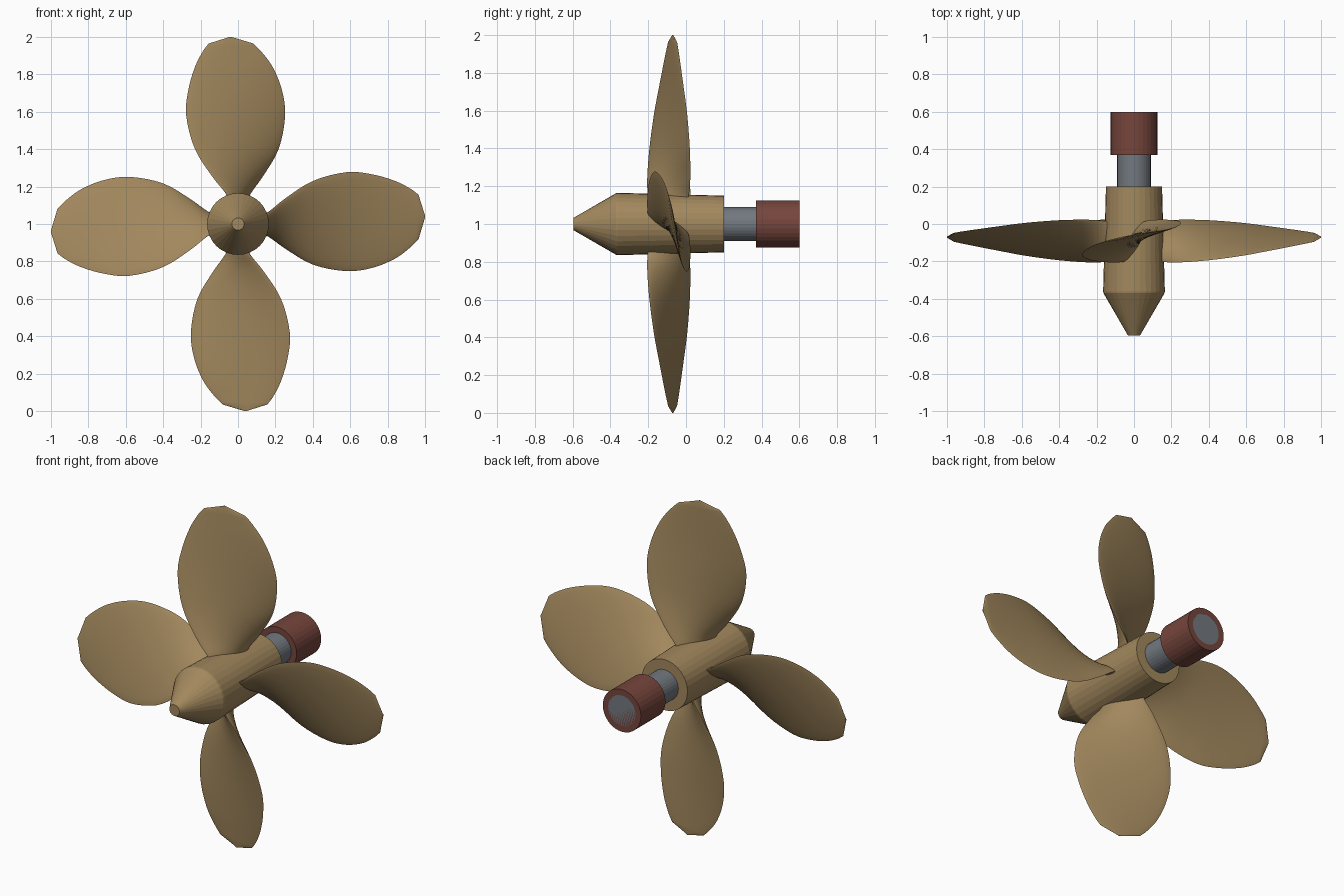
import bpy, bmesh, math
from mathutils import Matrix, Vector

if "Cube" in bpy.data.objects:
    bpy.data.objects.remove(bpy.data.objects["Cube"])


def material(name, rgb):
    m = bpy.data.materials.new(name)
    m.diffuse_color = (*rgb, 1)
    m.use_nodes = True
    m.node_tree.nodes["Principled BSDF"].inputs["Base Color"].default_value = m.diffuse_color
    return m


BRONZE = material("bronze", (0.36, 0.245, 0.11))
STEEL = material("steel", (0.17, 0.19, 0.215))
RED = material("red_paint", (0.18, 0.06, 0.045))
CENTRE = Vector((0, 0, 1))


def finish(bm, name, mat):
    bmesh.ops.recalc_face_normals(bm, faces=bm.faces)
    me = bpy.data.meshes.new(name)
    bm.to_mesh(me)
    bm.free()
    ob = bpy.data.objects.new(name, me)
    bpy.context.collection.objects.link(ob)
    me.materials.append(mat)
    return ob


def loft(bm, rings):
    loops = [[bm.verts.new(p) for p in ring] for ring in rings]
    n = len(loops[0])
    for a, b in zip(loops, loops[1:]):
        for i in range(n):
            j = (i + 1) % n
            bm.faces.new((a[i], a[j], b[j], b[i]))
    bm.faces.new(loops[0])
    bm.faces.new(loops[-1])


def turned(name, profile, mat, sides=32):
    """Solid of revolution about the shaft axis; profile is (y, radius)."""
    bm = bmesh.new()
    ang = [2 * math.pi * i / sides for i in range(sides)]
    loft(bm, [[(r * math.cos(a), y, 1 + r * math.sin(a)) for a in ang]
              for y, r in profile])
    return finish(bm, name, mat)


# Hub with conical nose, shaft and coupling
turned("hub", [(-0.595, 0.033), (-0.37, 0.163), (-0.36, 0.165), (0.2, 0.15)], BRONZE)
turned("shaft", [(0.1, 0.09), (0.6, 0.09)], STEEL)
turned("coupling", [(0.37, 0.125), (0.6, 0.125)], RED)

# Blade stations: radius, left edge x, right edge x, half depth in y, thickness
STATIONS = [
    (0.10, -0.040, 0.040, 0.100, 0.060),
    (0.16, -0.062, 0.065, 0.110, 0.058),
    (0.25, -0.135, 0.130, 0.114, 0.052),
    (0.40, -0.230, 0.217, 0.107, 0.044),
    (0.58, -0.277, 0.252, 0.088, 0.036),
    (0.72, -0.265, 0.234, 0.066, 0.029),
    (0.84, -0.230, 0.185, 0.046, 0.023),
    (0.92, -0.190, 0.126, 0.032, 0.018),
    (0.965, -0.157, 0.082, 0.023, 0.015),
]


def smooth(rows, steps=4):
    """Catmull-Rom interpolation through the stations."""
    v = [Vector(r) for r in rows]
    v = [2 * v[0] - v[1]] + v + [2 * v[-1] - v[-2]]
    out = []
    for a, b, c, d in zip(v, v[1:], v[2:], v[3:]):
        for k in range(steps):
            t = k / steps
            out.append(0.5 * (2 * b + (c - a) * t + (2 * a - 5 * b + 4 * c - d) * t**2
                              + (3 * b - a - 3 * c + d) * t**3))
    return out + [v[-2]]


def section(row, points=24):
    r, left, right, hy, thick = row
    hx, mx = (right - left) / 2, (left + right) / 2
    my = -0.098 + 0.028 * r
    n = Vector((-hy, hx)).normalized() * thick / 2
    ring = []
    for i in range(points):
        a = 2 * math.pi * i / points
        t, s = math.cos(a), math.sin(a)
        s *= abs(s) ** 0.4
        ring.append(Vector((mx + t * hx + s * n.x, my + t * hy + s * n.y, r)))
    return ring


# Four twisted blades, ending in a blunt three-point tip
rows = smooth(STATIONS) + [Vector((1.0, -0.045, -0.035, 0.002, 0.006))]
for k in range(4):
    bm = bmesh.new()
    rot = Matrix.Rotation(k * math.pi / 2, 3, 'Y')
    loft(bm, [[CENTRE + rot @ p for p in section(row)] for row in rows])
    ob = finish(bm, f"blade_{k + 1}", BRONZE)
    bpy.ops.object.select_all(action='DESELECT')
    ob.select_set(True)
    bpy.context.view_layer.objects.active = ob
    bpy.ops.object.shade_smooth_by_angle(angle=math.radians(35))
